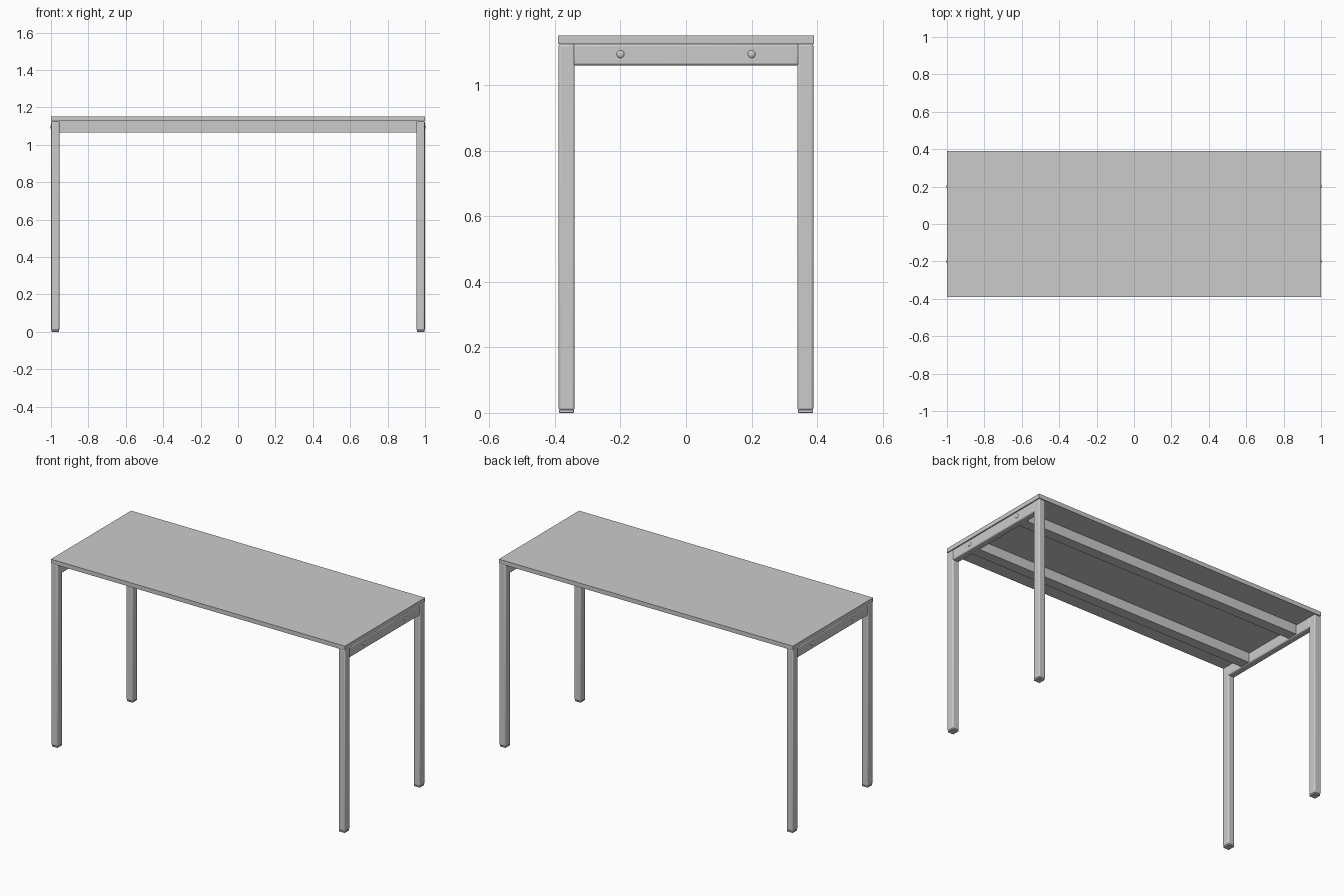
import bpy

if "Cube" in bpy.data.objects:
    bpy.data.objects.remove(bpy.data.objects["Cube"])


def box(name, x, y, z, bevel=0.0, segments=3):
    """Box from (min, max) ranges, with optionally rounded edges."""
    bpy.ops.mesh.primitive_cube_add(
        size=1, location=[(r[0] + r[1]) / 2 for r in (x, y, z)])
    ob = bpy.context.object
    ob.name = name
    ob.scale = [r[1] - r[0] for r in (x, y, z)]
    bpy.ops.object.transform_apply(location=False, rotation=False, scale=True)
    if bevel:
        mod = ob.modifiers.new("rounding", 'BEVEL')
        mod.width = bevel
        mod.segments = segments
        bpy.ops.object.shade_smooth_by_angle()
    return ob


def span(side, a, b):
    return tuple(sorted((side * a, side * b)))


# Table top
box("table_top", (-1, 1), (-0.39, 0.39), (1.126, 1.152))

for sx, end in ((-1, "left"), (1, "right")):
    # Legs with a small foot cap
    for sy, face in ((-1, "front"), (1, "back")):
        box(f"{end}_{face}_leg", span(sx, 0.955, 0.999), span(sy, 0.34, 0.389),
            (0.008, 1.126), 0.007)
        box(f"{end}_{face}_foot", span(sx, 0.957, 0.997), span(sy, 0.342, 0.387),
            (0, 0.009), 0.002)
    # End rail joining the legs
    box(f"{end}_end_rail", span(sx, 0.955, 0.998), (-0.345, 0.345),
        (1.061, 1.126), 0.007)
    # Domed bolts through the end rail into the beams
    for y in (-0.2, 0.2):
        bpy.ops.mesh.primitive_uv_sphere_add(
            segments=20, ring_count=10, radius=0.012, location=(sx * 0.997, y, 1.095))
        bolt = bpy.context.object
        bolt.name = f"{end}_bolt"
        bolt.scale.x = 0.5
        bpy.ops.object.shade_smooth()

# Long beams under the top
for sy, face in ((-1, "front"), (1, "back")):
    box(f"{face}_beam", (-0.956, 0.956), span(sy, 0.168, 0.232), (1.066, 1.126))
